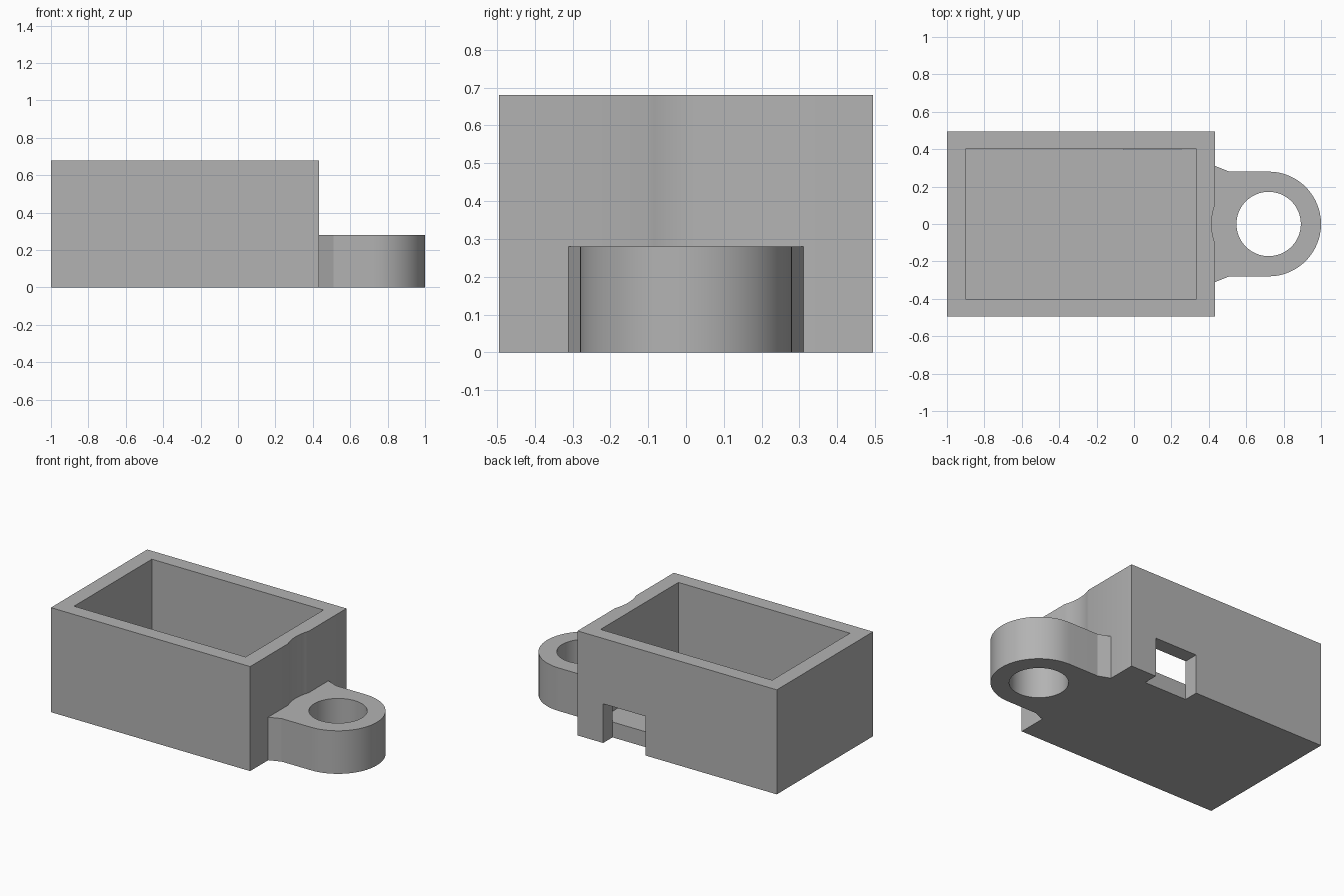
import bpy
import bmesh
from math import sin, cos, asin, pi

if "Cube" in bpy.data.objects:
    bpy.data.objects.remove(bpy.data.objects["Cube"], do_unlink=True)

grey = bpy.data.materials.new("plain grey")
grey.use_nodes = True
grey.diffuse_color = (0.45, 0.45, 0.45, 1)
grey.node_tree.nodes["Principled BSDF"].inputs["Base Color"].default_value = grey.diffuse_color


def prism(name, outline, bottom, top):
    """Extrude a closed counter-clockwise outline from bottom to top."""
    bm = bmesh.new()
    base = bm.faces.new([bm.verts.new((x, y, bottom)) for x, y in outline])
    grown = bmesh.ops.extrude_face_region(bm, geom=[base])["geom"]
    verts = [v for v in grown if isinstance(v, bmesh.types.BMVert)]
    bmesh.ops.translate(bm, verts=verts, vec=(0, 0, top - bottom))
    bmesh.ops.recalc_face_normals(bm, faces=bm.faces)
    mesh = bpy.data.meshes.new(name)
    bm.to_mesh(mesh)
    bm.free()
    mesh.materials.append(grey)
    obj = bpy.data.objects.new(name, mesh)
    bpy.context.collection.objects.link(obj)
    return obj


def arc(centre_x, radius, start, end, steps):
    angles = [start + (end - start) * i / steps for i in range(steps + 1)]
    return [(centre_x + radius * cos(a), radius * sin(a)) for a in angles]


def rectangle(x0, x1, y0, y1):
    return [(x0, y0), (x1, y0), (x1, y1), (x0, y1)]


def select_only(obj):
    bpy.ops.object.select_all(action="DESELECT")
    obj.select_set(True)
    bpy.context.view_layer.objects.active = obj


def cut(obj, cutter):
    cutter.hide_render = True
    mod = obj.modifiers.new("cut", "BOOLEAN")
    mod.operation = "DIFFERENCE"
    mod.solver = "EXACT"
    mod.object = cutter
    select_only(obj)
    bpy.ops.object.modifier_apply(modifier=mod.name)
    bpy.data.objects.remove(cutter, do_unlink=True)


# Shared dimensions
LEFT, END, HALF, HEIGHT = -1, 0.434, 0.495, 0.68
EYE_X, EYE_R, EYE_H = 0.72, 0.28, 0.28
CLEAR_R = 0.305

# Shallow clearance groove in the end wall, concentric with the eye
spread = asin((CLEAR_R ** 2 - (EYE_X - END) ** 2) ** 0.5 / CLEAR_R)
groove = arc(EYE_X, CLEAR_R, pi + spread, pi - spread, 10)

# Open box with floor, and a notch at the foot of the back wall
box = prism("box", [(LEFT, -HALF), (END, -HALF)] + groove
            + [(END, HALF), (LEFT, HALF)], 0, HEIGHT)
cut(box, prism("cavity_cutter", rectangle(-0.9, 0.335, -0.4, 0.4), 0.1, 1))
cut(box, prism("notch_cutter", rectangle(-0.055, 0.25, 0.399, 0.6), -0.1, 0.255))

# Mounting eye with flared root and round hole
eye = prism("mounting_eye", [(END, -0.31), (0.51, -EYE_R)]
            + arc(EYE_X, EYE_R, -pi / 2, pi / 2, 32)
            + [(0.51, EYE_R), (END, 0.31)] + groove[::-1], 0, EYE_H)
cut(eye, prism("hole_cutter", arc(EYE_X, 0.172, 0, 2 * pi, 64)[:-1], -0.1, 0.5))

for part in (box, eye):
    select_only(part)
    bpy.ops.object.shade_smooth_by_angle(angle=pi / 9)
